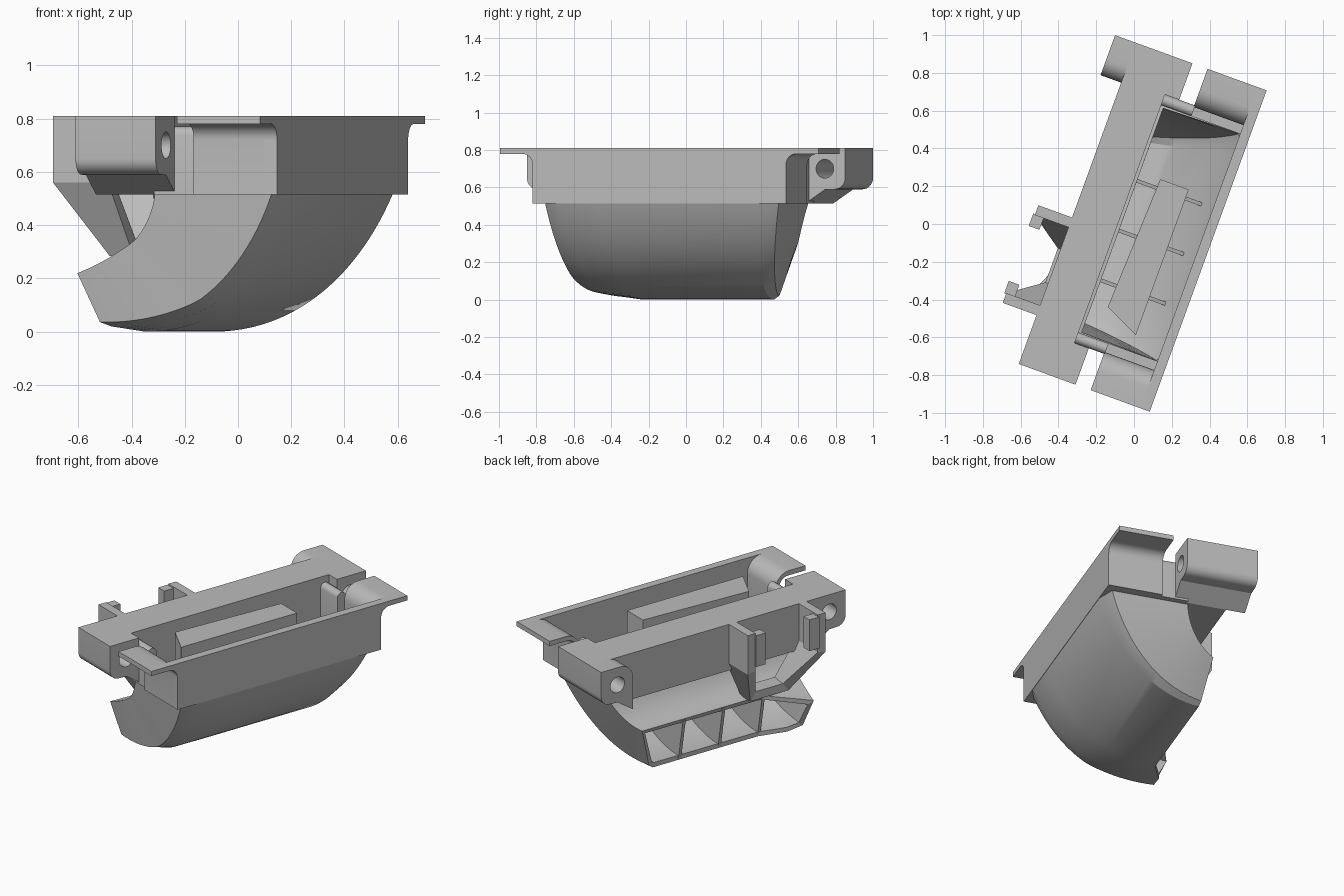
import bpy, bmesh, math
from mathutils import Matrix, Vector
from mathutils.geometry import interpolate_bezier

if "Cube" in bpy.data.objects:
    bpy.data.objects.remove(bpy.data.objects["Cube"])

grey = bpy.data.materials.new("plain grey")
grey.use_nodes = True
grey.diffuse_color = (0.5, 0.5, 0.5, 1)
grey.node_tree.nodes["Principled BSDF"].inputs["Base Color"].default_value = (0.5, 0.5, 0.5, 1)

TURN = Matrix.Rotation(math.radians(-20), 4, "Z")   # the part sits skewed in plan


def finish(name, bm, thickness=0, cutters=()):
    bmesh.ops.recalc_face_normals(bm, faces=bm.faces)
    bm.transform(TURN)
    mesh = bpy.data.meshes.new(name)
    bm.to_mesh(mesh)
    bm.free()
    obj = bpy.data.objects.new(name, mesh)
    bpy.context.collection.objects.link(obj)
    mesh.materials.append(grey)
    if thickness:
        mod = obj.modifiers.new("wall", "SOLIDIFY")
        mod.thickness, mod.offset, mod.use_even_offset = thickness, -1, True
    for cutter in cutters:
        mod = obj.modifiers.new("hole", "BOOLEAN")
        mod.object, mod.operation, mod.solver = cutter, "DIFFERENCE", "EXACT"
    bpy.ops.object.select_all(action="DESELECT")
    obj.select_set(True)
    bpy.context.view_layer.objects.active = obj
    for mod in list(obj.modifiers):
        bpy.ops.object.modifier_apply(modifier=mod.name)
    bpy.ops.object.shade_smooth_by_angle(angle=math.radians(25))
    return obj


def prism(name, points, place, shift, cutters=()):
    """Extrude a flat outline along a vector."""
    bm = bmesh.new()
    face = bm.faces.new([bm.verts.new(place(*p)) for p in points])
    new = bmesh.ops.extrude_face_region(bm, geom=[face])["geom"]
    verts = [g for g in new if isinstance(g, bmesh.types.BMVert)]
    bmesh.ops.translate(bm, verts=verts, vec=shift)
    return finish(name, bm, cutters=cutters)


def along_x(name, points, x0, x1, cutters=()):
    return prism(name, points, lambda y, z: (x0, y, z), (x1 - x0, 0, 0), cutters)


def box(name, x0, x1, y0, y1, z0, z1):
    return along_x(name, [(y0, z0), (y1, z0), (y1, z1), (y0, z1)], x0, x1)


def arc(cy, cz, r, a0, a1, n=8):
    angles = [math.radians(a0 + (a1 - a0) * i / n) for i in range(n + 1)]
    return [(cy + r * math.cos(a), cz + r * math.sin(a)) for a in angles]


# Pin hole cutters
holes = []
for side in (-1, 1):
    bm = bmesh.new()
    bmesh.ops.create_cone(bm, cap_ends=True, segments=32, radius1=0.05, radius2=0.05, depth=1,
                          matrix=Matrix.Translation((-0.2, side * 0.79, 0.7)) @ Matrix.Rotation(math.pi / 2, 4, "Y"))
    cutter = finish("pin_hole_cutter", bm)
    cutter.hide_render = True
    cutter.hide_set(True)
    holes.append(cutter)

# Hinge beam with rounded ends, and lugs with pin holes
end = [(0.68, 0.515), (0.79, 0.588)] + arc(0.845, 0.65, 0.06, -90, 0) + [(0.905, 0.81)]
beam = end + [(-y, z) for y, z in reversed(end)]
along_x("hinge_beam", beam, -0.32, -0.08, holes)
for side, name in ((-1, "front"), (1, "back")):
    lug = [(side * y, z) for y, z in end + [(0.70, 0.81), (0.70, 0.53)]]
    along_x(name + "_hinge_lug", lug, -0.08, 0, holes)
tab = end + arc(0.77, 0.72, 0.09, 90, 180)
along_x("back_hinge_tab", tab, -0.436, -0.32, holes)

# Rim: long side wall, rolled end plates and inner ledges
box("side_wall", 0.365, 0.418, -0.72, 0.72, 0.515, 0.81)
lip = [(0.905, 0.81), (0.905, 0.78)] + arc(0.78, 0.72, 0.06, 90, 180) + [(0.72, 0.515), (0.69, 0.515)]
rolled = lip + arc(0.79, 0.71, 0.10, 180, 90)
square = lip + [(0.69, 0.81)]
for side, name in ((-1, "front"), (1, "back")):
    along_x(name + "_rolled_plate", [(side * y, z) for y, z in rolled], 0.085, 0.365)
    along_x(name + "_plate_edge", [(side * y, z) for y, z in square], 0.365, 0.418)
    y0, y1 = sorted((side * 0.64, side * 0.70))
    box(name + "_inner_ledge", -0.08, 0.40, y0, y1, 0.515, 0.55)
    arch = [(0.64, 0.515), (0.70, 0.515)] + arc(0.67, 0.74, 0.03, 0, 180)
    along_x(name + "_slot_wall", [(side * y, z) for y, z in arch], -0.08, 0.09)

# Curved duct sweeping down and sideways to the outlet
STEPS = 24


def curve(*pts):
    return [Vector(p) for p in interpolate_bezier(*[Vector((x, 0, z)) for x, z in pts], STEPS + 1)]


outer = curve((0.418, 0.52), (0.30, 0.22), (0.07, 0.0), (-0.25, 0.0))
inner = curve((-0.09, 0.52), (-0.11, 0.40), (-0.20, 0.30), (-0.30, 0.28))
KINK = -0.33
bm = bmesh.new()
rings = []
for i, (p, q) in enumerate(zip(outer, inner)):
    t = i / STEPS
    back, front = 0.665 - 0.145 * t, -0.665 + 0.055 * t
    back_low, back_edge = 0.665 - 0.225 * t, 0.555 - 0.145 * t
    flare = max(0, t - 0.6) / 0.4
    pf = p + Vector((-0.08, 0, 0.02)) * flare
    qf = q + Vector((-0.12, 0, -0.06)) * flare
    ring = [(p, back_edge), (p.lerp(q, 0.08), back_low), (q, back), (q, KINK),
            (qf, front), (pf.lerp(qf, 0.08), front + 0.02 * t), (pf, front + 0.085 + 0.04 * t), (p, KINK)]
    rings.append([bm.verts.new((c.x, y, c.z)) for c, y in ring])
for a, b in zip(rings, rings[1:]):
    for k in range(8):
        bm.faces.new((a[k], a[k - 1], b[k - 1], b[k]))
finish("curved_duct", bm, thickness=0.028)

# Guide ribs across the duct
FIRST = 5
outline = [p.lerp(q, 0.03) for p, q in zip(outer, inner)][FIRST:]
outline += [q.lerp(p, 0.03) for p, q in zip(outer, inner)][:FIRST - 1:-1]
for y in (0.21, -0.07, -0.35):
    prism("guide_rib", [(c.x, c.z) for c in outline], lambda x, z: (x, y, z), (0, 0.02, 0))

# Central bar standing in the opening
prism("central_bar", [(0.05, 0.27), (0.21, 0.27), (0.21, -0.55), (0.02, -0.46)],
      lambda x, y: (x, y, 0.30), (0, 0, 0.49))

# Funnel-shaped latch bracket hanging on the beam, open at the top
bm = bmesh.new()
half = [(0.275, 0.81, -0.51), (0.275, 0.70, -0.51), (0.275, 0.56, -0.51), (0.135, 0.285, -0.335)]
path = half + [(-y, z, x) for y, z, x in reversed(half)]
rows = []
for y, z, x in path:
    rows.append([bm.verts.new((u, y - 0.355, z)) for u in (x, -0.29 if z > 0.5 else -0.24)])
for a, b in zip(rows, rows[1:]):
    bm.faces.new((a[0], a[1], b[1], b[0]))
finish("latch_bracket", bm, thickness=0.055)
for y0, y1, name in ((-0.20, -0.13, "back"), (-0.58, -0.51, "front")):
    box(name + "_latch_hook", -0.52, -0.46, y0, y1, 0.60, 0.80)
